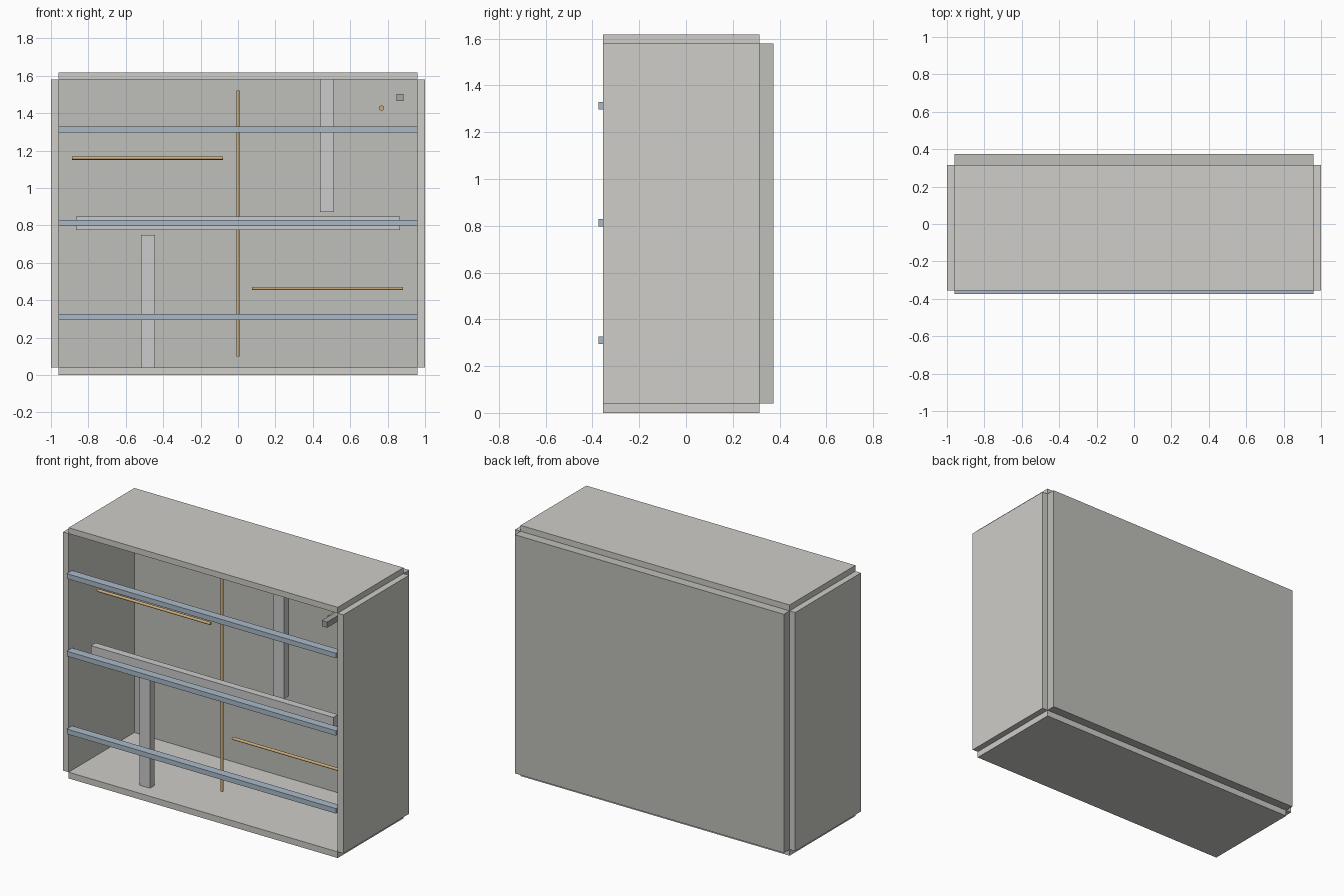
import bpy
from math import pi

if "Cube" in bpy.data.objects:
    bpy.data.objects.remove(bpy.data.objects["Cube"])


def material(name, rgb):
    m = bpy.data.materials.new(name)
    m.diffuse_color = (*rgb, 1)
    m.use_nodes = True
    m.node_tree.nodes["Principled BSDF"].inputs["Base Color"].default_value = m.diffuse_color
    return m


PANEL = material("panel_grey", (0.62, 0.61, 0.58))
BACK = material("back_grey", (0.52, 0.53, 0.49))
RAIL = material("blue_steel", (0.40, 0.49, 0.58))
POST = material("post_grey", (0.62, 0.62, 0.63))
DARK = material("dark_grey", (0.38, 0.38, 0.38))
BROWN = material("copper_brown", (0.62, 0.42, 0.19))


def box(name, x, y, z, mat):
    """Box from (min, max) ranges."""
    bpy.ops.mesh.primitive_cube_add(size=1, location=[sum(r) / 2 for r in (x, y, z)])
    o = bpy.context.object
    o.name = name
    o.scale = [r[1] - r[0] for r in (x, y, z)]
    bpy.ops.object.transform_apply(location=False, rotation=False, scale=True)
    o.data.materials.append(mat)


def rod(name, centre, length, radius, axis):
    """Round rod along one axis."""
    rot = {"x": (0, pi / 2, 0), "y": (pi / 2, 0, 0), "z": (0, 0, 0)}[axis]
    bpy.ops.mesh.primitive_cylinder_add(vertices=16, radius=radius, depth=length,
                                        location=centre, rotation=rot)
    o = bpy.context.object
    o.name = name
    o.data.materials.append(BROWN)
    bpy.ops.object.shade_smooth_by_angle()


# Open-fronted case: panels meet edge to edge
W = (-0.96, 0.96)
D = (-0.355, 0.315)
H = (0.04, 1.579)
box("floor_panel", W, D, (0, 0.04), PANEL)
box("top_panel", W, D, (1.579, 1.617), PANEL)
box("back_panel", W, (0.315, 0.374), H, BACK)
box("left_panel", (-1, -0.96), D, H, PANEL)
box("right_panel", (0.96, 1), D, H, PANEL)

# Front rails
for name, z in (("lower", 0.31), ("middle", 0.812), ("upper", 1.312)):
    box(name + "_front_rail", W, (-0.374, -0.32), (z - 0.016, z + 0.016), RAIL)

# Inner beam and two posts
INNER = (-0.264, -0.216)
box("inner_beam", (-0.865, 0.865), INNER, (0.775, 0.847), POST)
box("upper_post", (0.439, 0.514), INNER, (0.872, 1.579), POST)
box("lower_post", (-0.518, -0.443), INNER, (0.04, 0.75), POST)

# Thin brown rods
Y = -0.163
rod("vertical_rod", (0, Y, 0.81), 1.42, 0.009, "z")
rod("upper_rod", (-0.484, Y, 1.16), 0.807, 0.009, "x")
rod("lower_rod", (0.479, Y, 0.463), 0.807, 0.009, "x")

# Corner bar and rod running into the depth
box("corner_bar", (0.847, 0.885), D, (1.465, 1.502), DARK)
rod("depth_rod", (0.767, 0.0725, 1.427), 0.485, 0.014, "y")
